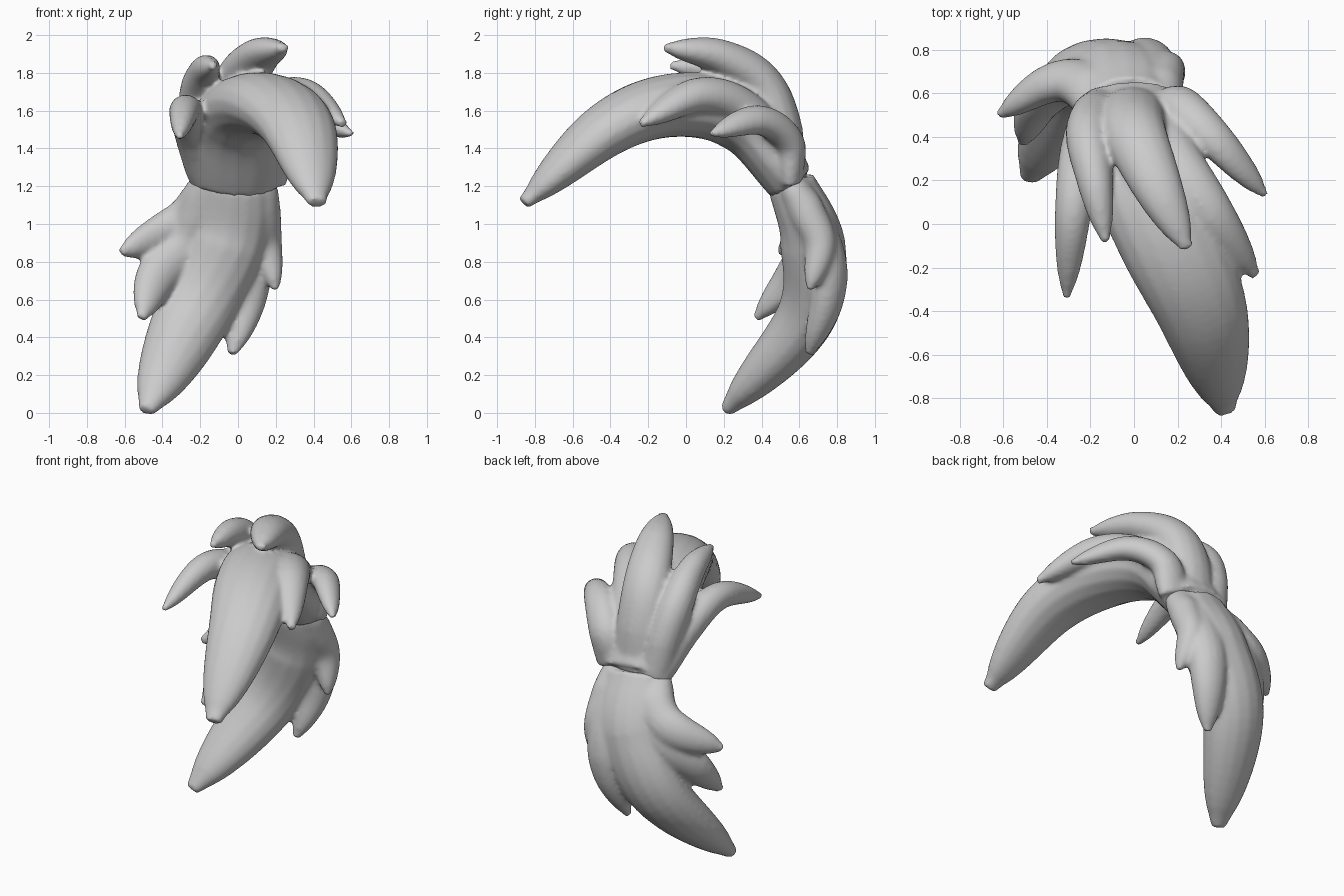
import bpy, bmesh, math
from mathutils import Vector

if "Cube" in bpy.data.objects:
    bpy.data.objects.remove(bpy.data.objects["Cube"])

grey = bpy.data.materials.new("light grey")
grey.diffuse_color = (0.6, 0.6, 0.6, 1)
grey.use_nodes = True
grey.node_tree.nodes["Principled BSDF"].inputs["Base Color"].default_value = grey.diffuse_color
SIDES, STEPS = 16, 10
ROOT_Y, ROOT_Z = 0.555, 1.22


def spline(points):
    """Smooth path through the points."""
    pts = [Vector(p) for p in points]
    pts = [2 * pts[0] - pts[1]] + pts + [2 * pts[-1] - pts[-2]]
    out = []
    for i in range(1, len(pts) - 2):
        a, b, c, d = pts[i - 1:i + 3]
        for k in range(STEPS):
            t = k / STEPS
            out.append(0.5 * (2 * b + (c - a) * t + (2 * a - 5 * b + 4 * c - d) * t * t
                              + (3 * b - a - 3 * c + d) * t ** 3))
    return out + [pts[-2]]


def add_lock(bm, root_x, width, depth, points, pivot):
    """Oval lock from the shared root, tapering to its tip, flat side away from the pivot."""
    path = spline([(root_x, ROOT_Y, ROOT_Z)] + points)
    length = [0]
    for p, q in zip(path, path[1:]):
        length.append(length[-1] + (q - p).length)
    rings = []
    for i, p in enumerate(path):
        t = length[i] / length[-1]
        taper = max((1 - t ** 2.8) ** 0.55, 0.2)
        w = width * taper * min(1, 0.9 + t)
        h = depth * taper * min(1, 0.72 + 1.2 * t)
        tan = (path[min(i + 1, len(path) - 1)] - path[max(i - 1, 0)]).normalized()
        away = p - Vector((0.5 * (pivot[0] + p.x), pivot[1], pivot[2]))
        side = tan.cross(away).normalized()
        up = side.cross(tan)
        angles = [2 * math.pi * s / SIDES for s in range(SIDES)]
        rings.append([bm.verts.new(p + side * math.cos(a) * w + up * math.sin(a) * h)
                      for a in angles])
    for r, q in zip(rings, rings[1:]):
        for s in range(SIDES):
            n = (s + 1) % SIDES
            bm.faces.new((r[s], r[n], q[n], q[s]))
    bm.faces.new(rings[0][::-1])
    bm.faces.new(rings[-1])


def build(name, locks, pivot):
    bm = bmesh.new()
    for lock in locks:
        add_lock(bm, *lock, pivot)
    bmesh.ops.recalc_face_normals(bm, faces=bm.faces)
    me = bpy.data.meshes.new(name)
    bm.to_mesh(me)
    bm.free()
    me.materials.append(grey)
    ob = bpy.data.objects.new(name, me)
    bpy.context.collection.objects.link(ob)
    # fuse the locks and soften the creases between them
    fuse = ob.modifiers.new("fuse", 'REMESH')
    fuse.mode = 'VOXEL'
    fuse.voxel_size = 0.014
    fuse.use_smooth_shade = True
    soften = ob.modifiers.new("soften", 'SMOOTH')
    soften.factor = 0.5
    soften.iterations = 9


# Upper tuft: big forward lock, crown lock, two left locks, two right locks
build("upper_tuft", [
    (-.02, .26, .18, [(.02, .3, 1.55), (.16, -.05, 1.63), (.32, -.42, 1.5), (.42, -.86, 1.11)]),
    (-.01, .155, .125, [(0, .43, 1.69), (.1, .19, 1.88), (.245, -.115, 1.935)]),
    (-.14, .11, .115, [(-.21, .42, 1.63), (-.18, .2, 1.8), (-.13, -.085, 1.84)]),
    (-.16, .1, .1, [(-.24, .35, 1.48), (-.28, .05, 1.6), (-.31, -.34, 1.46)]),
    (.1, .135, .115, [(.16, .34, 1.57), (.34, .07, 1.68), (.56, -.24, 1.53)]),
    (.16, .105, .085, [(.22, .54, 1.44), (.38, .38, 1.55), (.605, .13, 1.475)]),
], (0, 0, 1))

# Lower tail: big sweeping lock, two left locks, two right locks
build("lower_tail", [
    (-.02, .225, .175, [(-.07, .67, .9), (-.25, .63, .5), (-.485, .21, .01)]),
    (-.12, .13, .1, [(-.25, .65, 1.04), (-.4, .64, .95), (-.62, .5, .85)]),
    (-.12, .145, .11, [(-.26, .66, .91), (-.43, .56, .72), (-.51, .37, .5)]),
    (.11, .1, .1, [(.13, .645, 1.05), (.15, .71, .88), (.2, .655, .65)]),
    (.06, .14, .115, [(.06, .73, .85), (.04, .745, .6), (-.03, .65, .31)]),
], (-.1, .2, .8))
